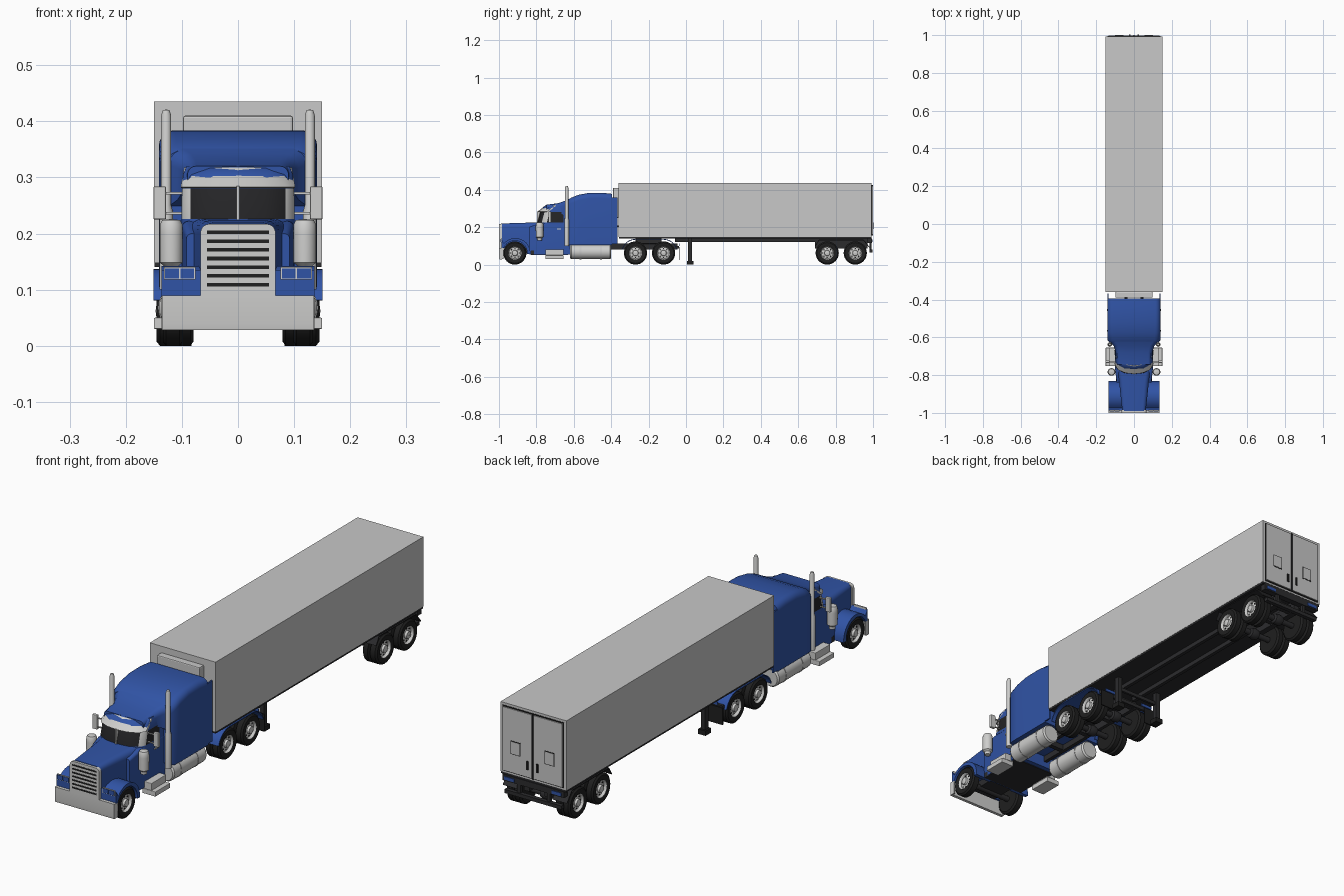
import bpy, bmesh, math
from mathutils import Vector

if "Cube" in bpy.data.objects:
    bpy.data.objects.remove(bpy.data.objects["Cube"])

def material(name, rgb):
    m = bpy.data.materials.new(name)
    m.diffuse_color = (*rgb, 1)
    m.use_nodes = True
    m.node_tree.nodes["Principled BSDF"].inputs["Base Color"].default_value = m.diffuse_color
    return m

BLUE = material("blue paint", (0.03, 0.088, 0.38))
GREY = material("trailer grey", (0.58, 0.58, 0.58))
CHROME = material("chrome grey", (0.62, 0.62, 0.61))
BLACK = material("black rubber", (0.014, 0.014, 0.014))
DARK = material("dark frame", (0.025, 0.025, 0.027))
GLASS = material("dark glass", (0.018, 0.018, 0.02))

def finish(name, bm, mats, bevel=0, smooth=None):
    bmesh.ops.remove_doubles(bm, verts=bm.verts, dist=1e-6)
    bmesh.ops.recalc_face_normals(bm, faces=bm.faces)
    me = bpy.data.meshes.new(name)
    bm.to_mesh(me)
    bm.free()
    ob = bpy.data.objects.new(name, me)
    bpy.context.collection.objects.link(ob)
    for m in mats:
        me.materials.append(m)
    if bevel:
        b = ob.modifiers.new("bevel", 'BEVEL')
        b.width, b.segments = bevel, 2
    if smooth:
        bpy.ops.object.select_all(action='DESELECT')
        ob.select_set(True)
        bpy.context.view_layer.objects.active = ob
        bpy.ops.object.shade_smooth_by_angle(angle=math.radians(smooth))
    return ob

def box(name, x, y, z, mat, bevel=0, both=False):
    """Box from (min, max) ranges; both=True repeats it mirrored in x."""
    for s in ((1, -1) if both else (1,)):
        bm = bmesh.new()
        bmesh.ops.create_cube(bm, size=1)
        for v in bm.verts:
            v.co = Vector((s * (x[0] + (v.co.x + .5) * (x[1] - x[0])),
                           y[0] + (v.co.y + .5) * (y[1] - y[0]),
                           z[0] + (v.co.z + .5) * (z[1] - z[0])))
        finish(name, bm, [mat], bevel)

def loft(name, rings, mats, rule=None, smooth=35):
    """Closed rings of equal length joined and capped; rule(row, column) gives the material."""
    bm = bmesh.new()
    vs = [[bm.verts.new(p) for p in r] for r in rings]
    n = len(rings[0])
    for i in range(len(vs) - 1):
        for j in range(n):
            f = bm.faces.new((vs[i][j], vs[i][(j + 1) % n], vs[i + 1][(j + 1) % n], vs[i + 1][j]))
            f.material_index = rule(i, j) if rule else 0
    bm.faces.new(vs[0])
    bm.faces.new(vs[-1])
    return finish(name, bm, mats, 0, smooth)

def extrude_x(name, x, prof, mat, both=True, smooth=30):
    """Side profile (y, z) extruded across x."""
    for s in ((1, -1) if both else (1,)):
        loft(name, [[(s * xx, y, z) for y, z in prof] for xx in x], [mat], None, smooth)

def lathe(name, prof, axis, loc, mats, seg_mats=None, n=28, flip=1):
    """Revolve (radius, offset) pairs about an axis."""
    bm = bmesh.new()
    rows = []
    for r, t in prof:
        row = []
        for k in range(n):
            a = 2 * math.pi * k / n
            c, d = max(r, 1e-4) * math.cos(a), max(r, 1e-4) * math.sin(a)
            p = {'X': (t * flip, c, d), 'Y': (c, t, d), 'Z': (c, d, t)}[axis]
            row.append(bm.verts.new(Vector(p) + Vector(loc)))
        rows.append(row)
    for i in range(len(rows) - 1):
        for k in range(n):
            f = bm.faces.new((rows[i][k], rows[i][(k + 1) % n], rows[i + 1][(k + 1) % n], rows[i + 1][k]))
            f.material_index = seg_mats[i] if seg_mats else 0
    return finish(name, bm, mats, 0, 35)

def arc(cy, cz, r, a0, a1, n=12):
    return [(cy + r * math.cos(math.radians(a0 + (a1 - a0) * k / n)),
             cz + r * math.sin(math.radians(a0 + (a1 - a0) * k / n))) for k in range(n + 1)]

def hull(hw, z0, z1, r, y, n=5):
    """Cross-section at y: flat bottom, rounded top corners."""
    right = [(hw, z0)] + arc(hw - r, z1 - r, r, 0, 90, n)
    return [(x, y, z) for x, z in right] + [(-x, y, z) for x, z in reversed(right)]

# --- trailer ---
box("trailer_body", (-.15, .15), (-.36, .993), (.148, .435), GREY)
box("trailer_floor", (-.149, .149), (-.358, .992), (.14, .148), DARK)
box("cooling_unit", (-.098, .098), (-.39, -.36), (.25, .41), GREY, .004)
box("trailer_rail", (.04, .055), (-.06, .99), (.122, .142), DARK, 0, True)
box("door_surround", (-.14, .14), (.99, .995), (.155, .425), BLACK)
box("rear_door", (.005, .135), (.99, .999), (.16, .42), GREY, 0, True)
box("door_vent_frame", (.055, .1), (.99, 1), (.235, .29), BLACK, 0, True)
box("door_vent", (.058, .097), (.99, 1.001), (.238, .287), GREY, 0, True)
box("door_latch", (.018, .026), (.99, 1.003), (.19, .225), BLACK, 0, True)
box("door_lock_bar", (-.003, .003), (.99, 1), (.155, .425), DARK)
box("rear_sill", (-.14, .14), (.97, .995), (.115, .14), DARK)
box("tail_light", (.085, .13), (.99, .998), (.12, .133), BLUE, 0, True)
box("rear_guard", (-.13, .13), (.98, .997), (.065, .08), DARK)
box("guard_post", (.06, .075), (.98, .992), (.07, .125), DARK, 0, True)
box("trailer_bogie", (.035, .06), (.69, .97), (.085, .125), DARK, 0, True)
for y in (.72, .83, .94):
    box("bogie_crossbar", (-.05, .05), (y - .01, y + .01), (.09, .12), DARK)
extrude_x("trailer_wheel_guard", (.08, .146),
          [(.69, .1), (.71, .133), (.95, .133), (.985, .09), (.982, .088), (.948, .129), (.712, .129), (.693, .099)], DARK)
box("landing_leg", (.09, .11), (.012, .032), (.02, .142), DARK, 0, True)
box("landing_foot", (.083, .117), (.005, .04), (0, .02), BLACK, 0, True)
box("landing_crossbar", (-.09, .09), (.017, .027), (.085, .1), DARK)

# --- tractor frame ---
box("frame_rail", (.035, .05), (-.95, -.045), (.08, .112), DARK, 0, True)
box("engine_belly", (-.055, .055), (-.95, -.66), (.06, .12), DARK)
box("cab_floor", (-.095, .095), (-.83, -.63), (.052, .075), DARK)
for y in (-.5, -.34, -.195, -.055):
    box("frame_crossbar", (-.05, .05), (y - .01, y + .01), (.082, .11), DARK)
box("coupling_plate", (-.06, .06), (-.27, -.13), (.11, .14), DARK, .005)
box("tail_crossbar", (-.14, .14), (-.05, -.038), (.085, .1), DARK)
box("mud_flap", (.082, .145), (-.036, -.031), (.025, .095), BLACK, 0, True)
box("tractor_tail_light", (.07, .12), (-.038, -.034), (.1, .112), BLUE, 0, True)
box("air_hose", (.035, .045), (-.4, -.36), (.2, .21), DARK, 0, True)

# --- wheels ---
def wheel(name, y, x0, w, dual):
    groove = [(.062, .026), (.048, .03), (.048, .034), (.062, .038)] if dual else []
    tyre = [(0, 0), (.054, 0), (.062, .006)] + groove + [(.062, w - .006), (.055, w), (.038, w)]
    rim = [(.035, w - .002), (.031, w - .012), (.016, w - .009), (.014, w), (0, w + .002)]
    sm = [0] * (len(tyre)) + [1] * len(rim)
    for s in (1, -1):
        lathe(name, tyre + rim, 'X', (s * x0, y, .062), [BLACK, CHROME], sm, 32, s)
        for k in range(8):
            a = k * math.pi / 4
            lathe("rim_hole", [(0, 0), (.0035, 0), (.0035, .004), (0, .004)], 'X',
                  (s * (x0 + w - .0135), y + .0245 * math.cos(a), .062 + .0245 * math.sin(a)), [BLACK], None, 8, s)
    lathe("axle", [(0, -x0 - .01), (.012, -x0 - .01), (.012, x0 + .01), (0, x0 + .01)], 'X', (0, y, .062), [DARK], None, 12)
    if dual:
        lathe("axle_hub", [(0, -.03), (.02, -.018), (.024, 0), (.02, .018), (0, .03)], 'X', (0, y, .062), [DARK], None, 14)

wheel("front_wheel", -.915, .098, .036, False)
for y in (-.27, -.12):
    wheel("drive_wheel", y, .079, .066, True)
for y in (.755, .905):
    wheel("trailer_wheel", y, .079, .066, True)

# --- hood, grille, bumper ---
loft("hood", [hull(.062, .088, .219, .018, -.99), hull(.072, .088, .223, .022, -.9),
              hull(.078, .088, .224, .024, -.84), hull(.088, .088, .226, .024, -.775)], [BLUE])
loft("grille_shell", [hull(.067, .085, .217, .016, -1), hull(.067, .085, .217, .016, -.985)], [CHROME])
for k in range(7):
    z = .109 + k * .0155
    box("grille_slot", (-.055, .055), (-1.001, -.99), (z - .0032, z + .0032), BLACK)
extrude_x("bumper", (-.135, .135), [(-.998, .028), (-1, .04), (-1, .09), (-.985, .09), (-.985, .028)], CHROME, False)
box("bumper_end", (.13, .136), (-.995, -.975), (.03, .088), CHROME, 0, True)

# --- front fenders with headlights ---
extrude_x("front_fender", (.055, .136), arc(-.912, .062, .08, -5, 140) + [(-.987, .135), (-.987, .088)]
          + arc(-.915, .062, .066, 157, -5), BLUE)
box("headlight_frame", (.076, .132), (-.99, -.985), (.118, .14), CHROME, 0, True)
box("headlight_inner", (.078, .1025), (-.992, -.985), (.12, .138), BLUE, 0, True)
box("headlight_outer", (.105, .13), (-.992, -.985), (.12, .138), BLUE, 0, True)

# --- cab: lower body, window band, roof ---
def plan(z, back, hw, r=0):
    half = [(.002, -.795), (.05, -.79), (.085 - r, -.772), (.098 - r, -.755), (hw, -.745), (hw, -.655), (hw, -.61)]
    pts = [(x, y + (back if y < -.7 else 0), z) for x, y in half]
    return pts + [(-x, y, zz) for x, y, zz in reversed(pts)]

def cab_rule(i, j):
    j = min(j, 12 - j) if j < 13 else 13
    if i == 1 and j in (0, 1, 4):
        return 1
    return 2 if i == 1 and j in (2, 3) else 0

loft("cab_lower", [hull(.092, .055, .2, .01, -.838), hull(.1, .055, .222, .012, -.77),
                   hull(.102, .055, .228, .01, -.61)], [BLUE])
loft("cab_upper", [plan(.215, 0, .101), plan(.226, .001, .101), plan(.28, .015, .1),
                   plan(.305, .028, .098), plan(.32, .05, .092, .006)], [BLUE, GLASS, CHROME], cab_rule)
box("windshield_bar", (-.003, .003), (-.797, -.775), (.222, .285), CHROME)
box("door_handle", (.1, .105), (-.69, -.668), (.188, .194), CHROME, 0, True)

# sun visor: bowed plate over the windshield
cols = [(-.102, -.74), (-.085, -.768), (-.045, -.785), (0, -.79), (.045, -.785), (.085, -.768), (.102, -.74)]
loft("sun_visor", [[(x, y - .004, .283), (x, y + .004, .281), (x * .94, y + .045, .314), (x * .94, y + .041, .318)]
                   for x, y in cols], [CHROME])

# --- sleeper and roof fairing ---
loft("roof_fairing", [hull(.09, .29, .32, .015, -.745), hull(.095, .28, .329, .02, -.68),
                      hull(.108, .26, .342, .025, -.645), hull(.135, .24, .355, .03, -.615)], [BLUE])
loft("sleeper", [hull(.13, .11, .348, .03, -.628), hull(.139, .105, .357, .03, -.615), hull(.141, .105, .373, .03, -.575),
                 hull(.141, .105, .383, .028, -.52), hull(.141, .105, .384, .028, -.45),
                 hull(.141, .105, .378, .028, -.395)], [BLUE])
box("side_extender", (.135, .141), (-.4, -.367), (.11, .36), BLUE, 0, True)

# --- drive wheel fenders ---
top = arc(-.27, .062, .075, 165, 90, 8) + arc(-.12, .062, .075, 90, 15, 8)
under = arc(-.12, .062, .071, 15, 90, 8) + arc(-.27, .062, .071, 90, 165, 8)
extrude_x("drive_fender", (.076, .151), top + under, BLUE)

# --- side fittings, mirrored ---
for s in (1, -1):
    lathe("fuel_tank", [(0, -.62), (.034, -.62), (.039, -.613), (.039, -.407), (.034, -.4), (0, -.4)],
          'Y', (s * .102, 0, .068), [CHROME])
    for y in (-.565, -.455):
        lathe("tank_strap", [(.038, y - .005), (.0405, y - .005), (.0405, y + .005), (.038, y + .005)],
              'Y', (s * .102, 0, .068), [GREY])
    lathe("air_cleaner", [(0, .128), (.012, .13), (.013, .142), (.02, .148), (.0205, .2), (.02, .216), (.016, .224), (0, .226)],
          'Z', (s * .119, -.783, 0), [CHROME])
    lathe("exhaust_stack", [(0, .1), (.012, .1), (.012, .24), (.009, .25), (.009, .41), (.006, .42), (0, .421)],
          'Z', (s * .128, -.638, 0), [CHROME], None, 20)
box("step_lower", (.09, .15), (-.752, -.655), (.03, .05), CHROME, .002, True)
box("step_upper", (.09, .132), (-.752, -.655), (.05, .08), CHROME, .002, True)
box("mirror", (.128, .151), (-.735, -.722), (.225, .284), CHROME, .003, True)
box("mirror_arm_low", (.098, .135), (-.732, -.727), (.234, .238), CHROME, 0, True)
box("mirror_arm_high", (.098, .135), (-.732, -.727), (.27, .274), CHROME, 0, True)
